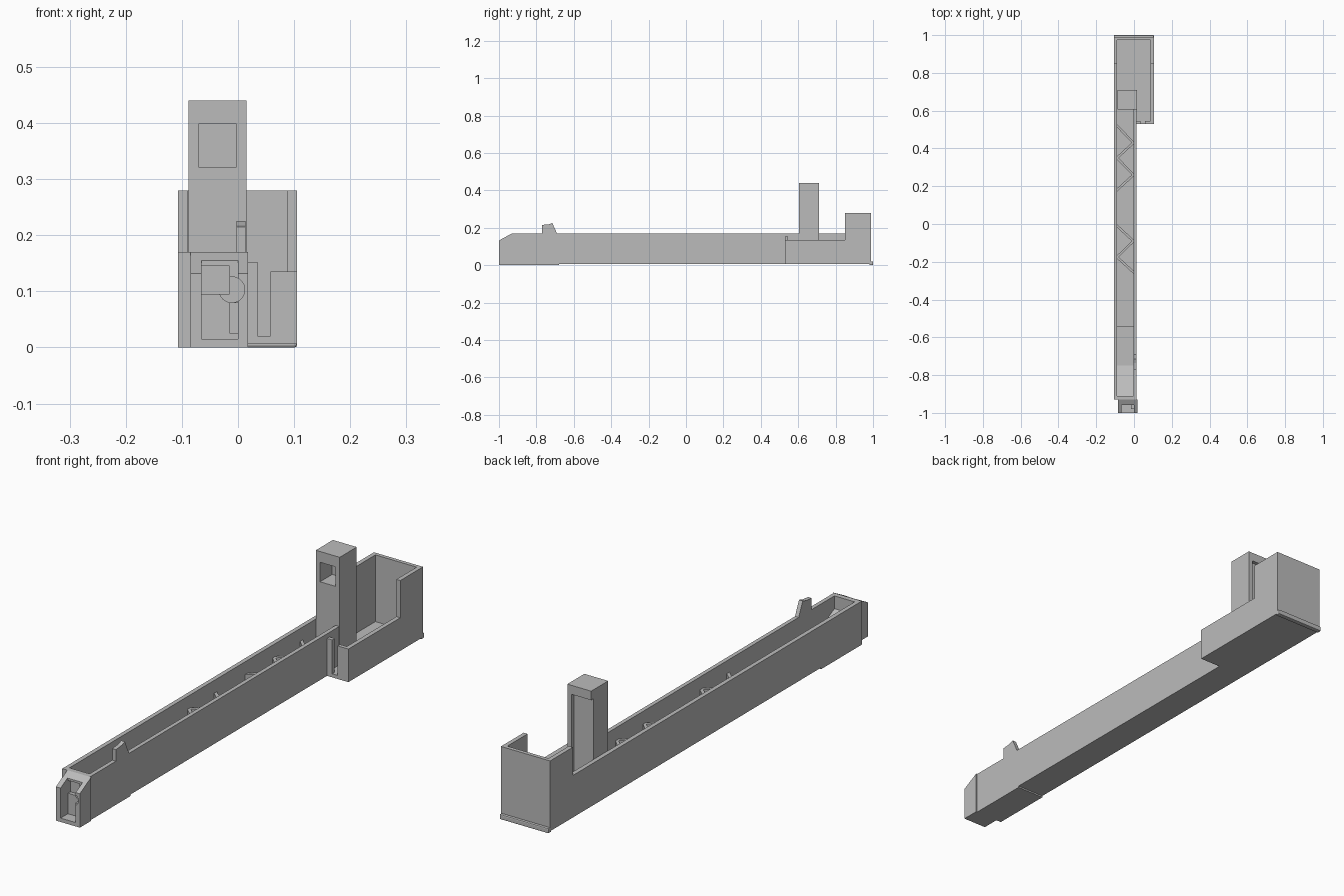
import bpy, bmesh, math
from mathutils import Matrix, Vector

old = bpy.data.objects.get("Cube")
if old:
    bpy.data.objects.remove(old)

grey = bpy.data.materials.new("plain grey")
grey.use_nodes = True
grey.diffuse_color = (0.5, 0.5, 0.5, 1)
grey.node_tree.nodes["Principled BSDF"].inputs["Base Color"].default_value = (0.5, 0.5, 0.5, 1)


def finish(name, bm):
    bmesh.ops.recalc_face_normals(bm, faces=bm.faces)
    mesh = bpy.data.meshes.new(name)
    bm.to_mesh(mesh)
    bm.free()
    mesh.materials.append(grey)
    obj = bpy.data.objects.new(name, mesh)
    bpy.context.collection.objects.link(obj)
    return obj


def profile(name, x0, x1, points):
    """Extrude a (y, z) outline from x0 to x1."""
    bm = bmesh.new()
    face = bm.faces.new([bm.verts.new((x0, y, z)) for y, z in points])
    ext = bmesh.ops.extrude_face_region(bm, geom=[face])["geom"]
    bmesh.ops.translate(bm, vec=(x1 - x0, 0, 0),
                        verts=[v for v in ext if isinstance(v, bmesh.types.BMVert)])
    return finish(name, bm)


def box(name, x0, x1, y0, y1, z0, z1):
    return profile(name, x0, x1, [(y0, z0), (y1, z0), (y1, z1), (y0, z1)])


def cut(obj, cutter):
    """Subtract a cutter from a part, then discard the cutter."""
    mod = obj.modifiers.new("cut", "BOOLEAN")
    mod.operation = "DIFFERENCE"
    mod.solver = "EXACT"
    mod.object = cutter
    bpy.context.view_layer.objects.active = obj
    bpy.ops.object.modifier_apply(modifier=mod.name)
    bpy.data.objects.remove(cutter)


R, L, SIDE = -0.107, 0.013, 0.105      # outer faces of the channel and rear bay
RI, LI = -0.09, -0.003                 # inner faces of the channel
BASE, FLOOR, TOP = 0.006, 0.02, 0.17
FRONT, BACK, BAY, STEP = -0.93, 0.99, 0.53, 0.85

# Channel and rear bay floors
box("channel_floor", RI, LI, FRONT, BACK, BASE, FLOOR)
box("bay_floor", LI, 0.088, BAY, BACK, BASE, FLOOR)
box("front_foot", R, L, FRONT, -0.68, 0, BASE)

# Long side walls
profile("right_wall", R, RI, [(FRONT, BASE), (BACK, BASE), (BACK, 0.28),
                              (STEP, 0.28), (STEP, TOP), (FRONT, TOP)])
profile("left_wall_with_tab", LI, L, [
    (FRONT, BASE), (0.61, BASE), (0.61, TOP), (-0.69, TOP), (-0.715, 0.225),
    (-0.735, 0.218), (-0.77, 0.215), (-0.77, TOP), (FRONT, TOP)])
box("channel_front_wall", RI, LI, FRONT, -0.91, BASE, TOP)

# Rear bay walls, slot post and base lip
profile("bay_left_wall", 0.088, SIDE, [(BAY, BASE), (BACK, BASE), (BACK, 0.28),
                                       (STEP, 0.28), (STEP, 0.135), (BAY, 0.135)])
box("bay_back_wall", RI, 0.088, 0.975, BACK, BASE, 0.28)
box("bay_front_wall", 0.058, 0.088, BAY, 0.545, BASE, 0.135)
box("slot_post", L, 0.035, BAY, 0.545, BASE, 0.152)
lip = box("back_lip", R, SIDE, 0.98, 1.0, 0, 0.02)
bevel = lip.modifiers.new("soft edges", "BEVEL")
bevel.width = 0.004
bevel.segments = 2

# Ramp inside the front of the channel
profile("channel_ramp", RI, LI, [(-0.91, FLOOR), (-0.54, FLOOR), (-0.54, 0.04),
                                 (-0.75, 0.04), (-0.91, 0.12)])

# Upright tower with a front pocket and a recessed back
tower = box("tower", RI + 0.002, 0.015, 0.605, 0.71, FLOOR, 0.44)
cut(tower, box("pocket_cutter", -0.07, LI, 0.5, 0.68, 0.322, 0.398))
cut(tower, box("recess_cutter", -0.2, LI, 0.695, 0.8, 0, 0.405))

# Nose block with sloped top, open front and a round side notch
nose = profile("nose", -0.085, 0.018, [(-1, 0), (FRONT, 0), (FRONT, TOP), (-1, 0.132)])
cut(nose, box("opening_cutter", -0.065, 0, -1.1, -0.955, 0.015, 0.155))
cut(nose, box("inner_cutter", -0.065, -0.015, -1.0, -0.94, 0.095, 0.145))
bm = bmesh.new()
bmesh.ops.create_cone(bm, cap_ends=True, segments=32, radius1=0.023, radius2=0.023, depth=0.07,
                      matrix=Matrix.Translation((-0.011, -0.98, 0.103))
                      @ Matrix.Rotation(math.pi / 2, 4, "X"))
cut(nose, finish("notch_cutter", bm))
box("nose_inner_rib", -0.015, 0, -0.98, -0.955, 0.025, 0.08)


# Zigzag ribs across the channel
def zigzag(name, ys, start_right):
    for i, (a, b) in enumerate(zip(ys, ys[1:])):
        at_right = (i % 2 == 0) == start_right
        xa, xb = (RI, LI) if at_right else (LI, RI)
        p, q = Vector((xa, a, 0)), Vector((xb, b, 0))
        d = q - p
        half = 0.0085
        bm = bmesh.new()
        corners = [(p.x, p.y - half), (q.x, q.y - half), (q.x, q.y + half), (p.x, p.y + half)]
        face = bm.faces.new([bm.verts.new((x, y, FLOOR)) for x, y in corners])
        ext = bmesh.ops.extrude_face_region(bm, geom=[face])["geom"]
        bmesh.ops.translate(bm, vec=(0, 0, 0.1),
                            verts=[v for v in ext if isinstance(v, bmesh.types.BMVert)])
        finish(f"{name}_{i + 1}", bm)


zigzag("rear_rib", [0.52, 0.43, 0.35, 0.26, 0.18], True)
zigzag("front_rib", [-0.01, -0.09, -0.175, -0.255], True)
